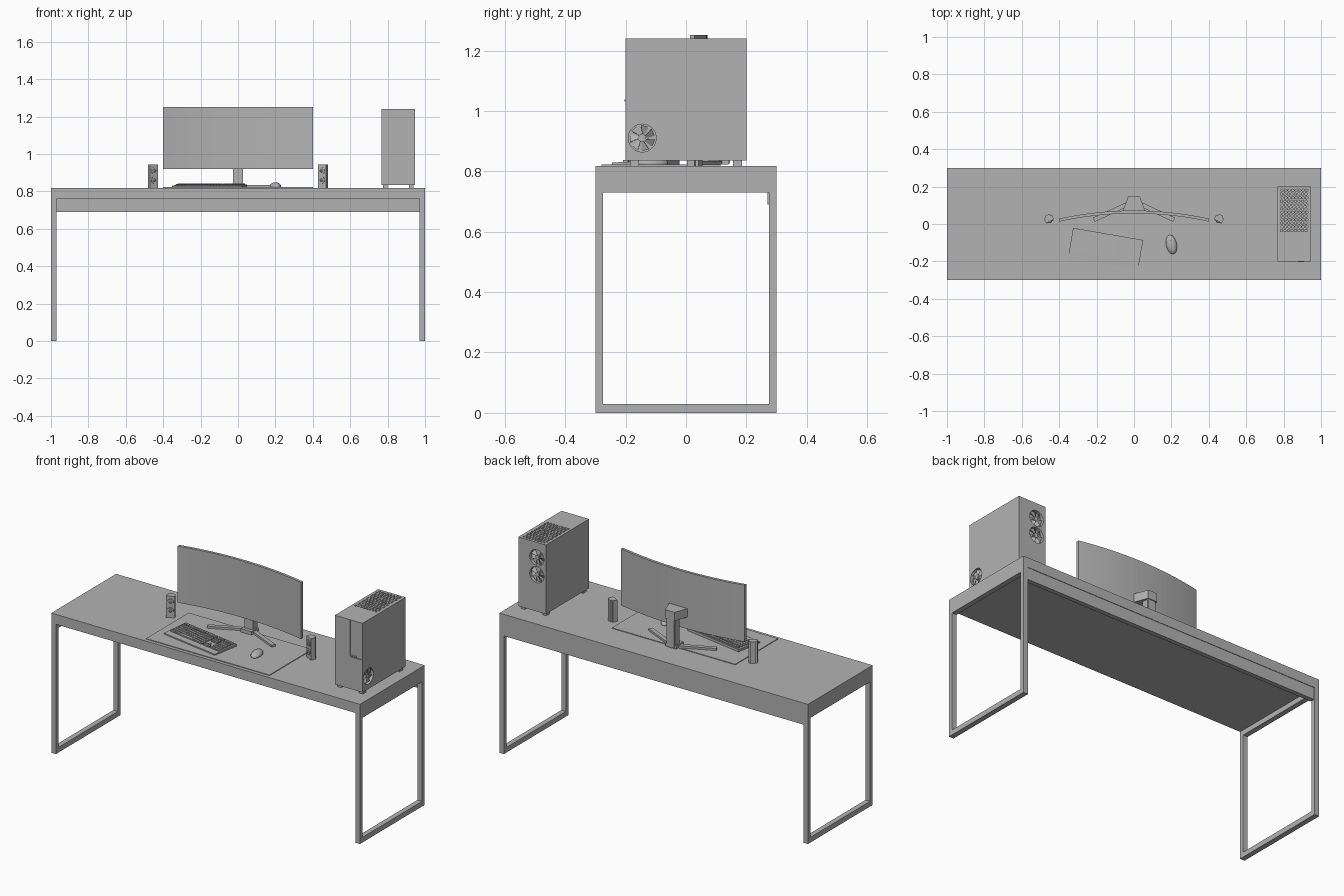
import bpy, bmesh, math
from mathutils import Matrix, Vector

if "Cube" in bpy.data.objects:
    bpy.data.objects.remove(bpy.data.objects["Cube"])

grey = bpy.data.materials.new("plain_grey")
grey.diffuse_color = (0.45, 0.45, 0.45, 1)
grey.use_nodes = True
grey.node_tree.nodes["Principled BSDF"].inputs["Base Color"].default_value = grey.diffuse_color


def finish(name, bm, mat=Matrix(), smooth=False):
    bmesh.ops.recalc_face_normals(bm, faces=bm.faces)
    me = bpy.data.meshes.new(name)
    bm.to_mesh(me)
    bm.free()
    me.materials.append(grey)
    ob = bpy.data.objects.new(name, me)
    bpy.context.collection.objects.link(ob)
    ob.matrix_world = mat
    if smooth:
        bpy.ops.object.select_all(action='DESELECT')
        ob.select_set(True)
        bpy.context.view_layer.objects.active = ob
        bpy.ops.object.shade_smooth_by_angle(angle=math.radians(35))
    return ob


def add_box(bm, lo, hi):
    lo, hi = Vector(lo), Vector(hi)
    m = Matrix.Translation((lo + hi) / 2) @ Matrix.Diagonal((hi - lo).to_4d())
    return bmesh.ops.create_cube(bm, size=1, matrix=m)["verts"]


def box(name, lo, hi, mat=Matrix(), bevel=0):
    bm = bmesh.new()
    add_box(bm, lo, hi)
    if bevel:
        bmesh.ops.bevel(bm, geom=bm.edges[:], offset=bevel, segments=2, affect='EDGES')
    return finish(name, bm, mat)


def add_cyl(bm, r, depth, mat, n=24, r2=None):
    bmesh.ops.create_cone(bm, cap_ends=True, segments=n, radius1=r,
                          radius2=r if r2 is None else r2, depth=depth, matrix=mat)


def prism(name, pts, z0, z1, mat=Matrix()):
    bm = bmesh.new()
    f = bm.faces.new([bm.verts.new((x, y, z0)) for x, y in pts])
    ext = bmesh.ops.extrude_face_region(bm, geom=[f])["geom"]
    bmesh.ops.translate(bm, vec=(0, 0, z1 - z0),
                        verts=[v for v in ext if isinstance(v, bmesh.types.BMVert)])
    return finish(name, bm, mat)


def place(x, y, z, deg=0):
    return Matrix.Translation((x, y, z)) @ Matrix.Rotation(math.radians(deg), 4, 'Z')


# Desk
TOP = 0.818
box("desk_top", (-1, -0.3, 0.76), (1, 0.3, TOP))
box("back_apron", (-0.97, 0.27, 0.69), (0.97, 0.297, 0.76))
for s, side in ((-1, "left"), (1, "right")):
    bm = bmesh.new()
    a, b = sorted((s * 0.97, s))
    # rectangular leg loop as one frame
    outer = [(-0.3, 0), (0.3, 0), (0.3, 0.76), (-0.3, 0.76)]
    inner = [(-0.275, 0.03), (0.275, 0.03), (0.275, 0.73), (-0.275, 0.73)]
    rings = [[bm.verts.new((x, y, z)) for y, z in r] for x in (a, b) for r in (outer, inner)]
    for p, q in ((0, 1), (1, 3), (3, 2), (2, 0)):
        for i in range(4):
            j = (i + 1) % 4
            bm.faces.new((rings[p][i], rings[p][j], rings[q][j], rings[q][i]))
    finish(side + "_leg_frame", bm)
box("desk_mat", (-0.4, -0.28, TOP), (0.4, 0.115, TOP + 0.004))
M = TOP + 0.004

# Curved monitor
R, N, T = 1.88, 24, 0.016
half = math.asin(0.4 / R)
arc = [-half + 2 * half * i / N for i in range(N + 1)]
cy = 0.056 - R
front = [(R * math.sin(a), cy + R * math.cos(a)) for a in arc]
back = [((R + T) * math.sin(a) * R / (R + T), cy + (R + T) * math.cos(a)) for a in arc]
prism("monitor_panel", front + back[::-1], 0.92, 1.252)

# Monitor stand
prism("stand_head", [(-0.06, 0.07), (0.06, 0.07), (0.03, 0.15), (-0.03, 0.15)], 0.99, 1.04)
box("stand_neck", (-0.027, 0.095, M), (0.027, 0.145, 1.035), bevel=0.004)
box("stand_hub", (-0.035, 0.075, M), (0.035, 0.14, M + 0.02))
for s, side in ((-1, "left"), (1, "right")):
    ang = math.degrees(math.atan2(-0.1, s * 0.215))
    box(side + "_stand_foot", (0, -0.012, 0), (0.236, 0.012, 0.012), place(0, 0.122, M, ang))

# Speakers with two cones each
for s, side in ((-1, "left"), (1, "right")):
    m = place(s * 0.456, 0.03, TOP, -28 * s)
    bm = bmesh.new()
    add_box(bm, (-0.024, -0.017, 0), (0.024, 0.02, 0.126))
    edges = [e for e in bm.edges if all(v.co.y > 0 for v in e.verts)
             and abs(e.verts[0].co.z - e.verts[1].co.z) > 0.1]
    bmesh.ops.bevel(bm, geom=edges, offset=0.01, segments=4, affect='EDGES')
    finish(side + "_speaker", bm, m, True)
    bm = bmesh.new()
    for z in (0.042, 0.092):
        at = Matrix.Translation((0, -0.019, z)) @ Matrix.Rotation(math.pi / 2, 4, 'X')
        add_cyl(bm, 0.018, 0.004, at)
        add_cyl(bm, 0.009, 0.005, at @ Matrix.Translation((0, 0, 0.004)), 16, 0.004)
    finish(side + "_speaker_cones", bm, m, True)

# Keyboard: body with a row-by-row key grid
km = place(-0.152, -0.133, M, -9.8)
bm = bmesh.new()
for v in add_box(bm, (-0.19, -0.081, 0), (0.19, 0.081, 0.014)):
    if v.co.z > 0.01 and v.co.y < 0:
        v.co.z = 0.007
finish("keyboard_body", bm, km)
bm = bmesh.new()
for row in range(6):
    y = -0.045 + row * 0.0195 + (0.005 if row == 5 else 0)
    z = 0.0105 + 0.0432 * y
    for col in range(22):
        x = -0.177 + col * 0.0158 + (0.006 if col > 14 else 0) + (0.006 if col > 17 else 0)
        if row == 0 and 4 <= col <= 9:            # space bar
            if col == 4:
                add_box(bm, (x, y, z - 0.003), (x + 0.093, y + 0.0165, z + 0.007))
            continue
        if (row == 2 and 15 <= col <= 17) or (row == 1 and col in (15, 17)):
            continue
        add_box(bm, (x, y, z - 0.003), (x + 0.0132, y + 0.0165, z + 0.007))
finish("keyboard_keys", bm, km)

# Mouse
mm = place(0.2, -0.11, M, 12)
bm = bmesh.new()
bmesh.ops.create_uvsphere(bm, u_segments=24, v_segments=16, radius=1)
for v in bm.verts:
    v.co = Vector((v.co.x * 0.029, v.co.y * 0.052, max(v.co.z, -0.25) * 0.021 + 0.00525))
finish("mouse_body", bm, mm, True)
bm = bmesh.new()
add_cyl(bm, 0.007, 0.005, Matrix.Translation((0, 0.025, 0.0185)) @ Matrix.Rotation(math.pi / 2, 4, 'Y'), 16)
finish("mouse_wheel", bm, mm, True)

# Computer case
X0, X1, Y0, Y1, Z0, Z1 = 0.768, 0.947, -0.2, 0.2, 0.835, 1.24
case = box("computer_case", (X0, Y0, Z0), (X1, Y1, Z1))
side_rot = Matrix.Rotation(math.pi / 2, 4, 'Y')
back_rot = Matrix.Rotation(-math.pi / 2, 4, 'X')
fans = {"side_fan": Matrix.Translation((X1, -0.145, 0.91)) @ side_rot,
        "upper_back_fan": Matrix.Translation((0.827, Y1, 1.15)) @ back_rot,
        "lower_back_fan": Matrix.Translation((0.827, Y1, 1.05)) @ back_rot}

# Cutter for fan wells, top vent holes and front panel seams
bm = bmesh.new()
for m in fans.values():
    add_cyl(bm, 0.046, 0.04, m, 32)
for i in range(8):
    for j in range(12):
        x = X0 + 0.02 + i * 0.0188 + (0.004 if j % 2 else 0)
        add_cyl(bm, 0.0068, 0.02, Matrix.Translation((x, -0.035 + j * 0.0195, Z1)), 6)
add_box(bm, (0.866, Y0 - 0.01, 1.028), (0.870, Y0 + 0.004, Z1 - 0.005))
add_box(bm, (0.872, Y0 - 0.01, 1.024), (X1 - 0.006, Y0 + 0.004, 1.028))
cutter = finish("case_cutter", bm)
cutter.hide_render = True
cutter.hide_viewport = True
mod = case.modifiers.new("openings", 'BOOLEAN')
mod.operation = 'DIFFERENCE'
mod.solver = 'EXACT'
mod.object = cutter

# Fans: hub, seven twisted blades
for name, m in fans.items():
    bm = bmesh.new()
    add_cyl(bm, 0.013, 0.014, Matrix.Translation((0, 0, -0.011)), 20)
    for k in range(7):
        a = k * math.tau / 7
        vs = []
        for r, d, z in ((0.011, -0.3, -0.016), (0.043, -0.05, -0.016),
                        (0.043, 0.55, -0.006), (0.028, 0.5, -0.005), (0.011, 0.35, -0.006)):
            vs.append(bm.verts.new((r * math.cos(a + d), r * math.sin(a + d), z)))
        bm.faces.new(vs)
    ob = finish(name, bm, m)
    sol = ob.modifiers.new("blade_thickness", 'SOLIDIFY')
    sol.thickness = 0.001

# Case feet and power button
bm = bmesh.new()
for x in (X0 + 0.02, X1 - 0.02):
    for y in (Y0 + 0.03, Y1 - 0.03):
        add_box(bm, (x - 0.012, y - 0.015, TOP), (x + 0.012, y + 0.015, Z0))
finish("case_feet", bm)
box("power_button", (0.878, Y0 - 0.003, 1.031), (0.908, Y0, 1.037))
